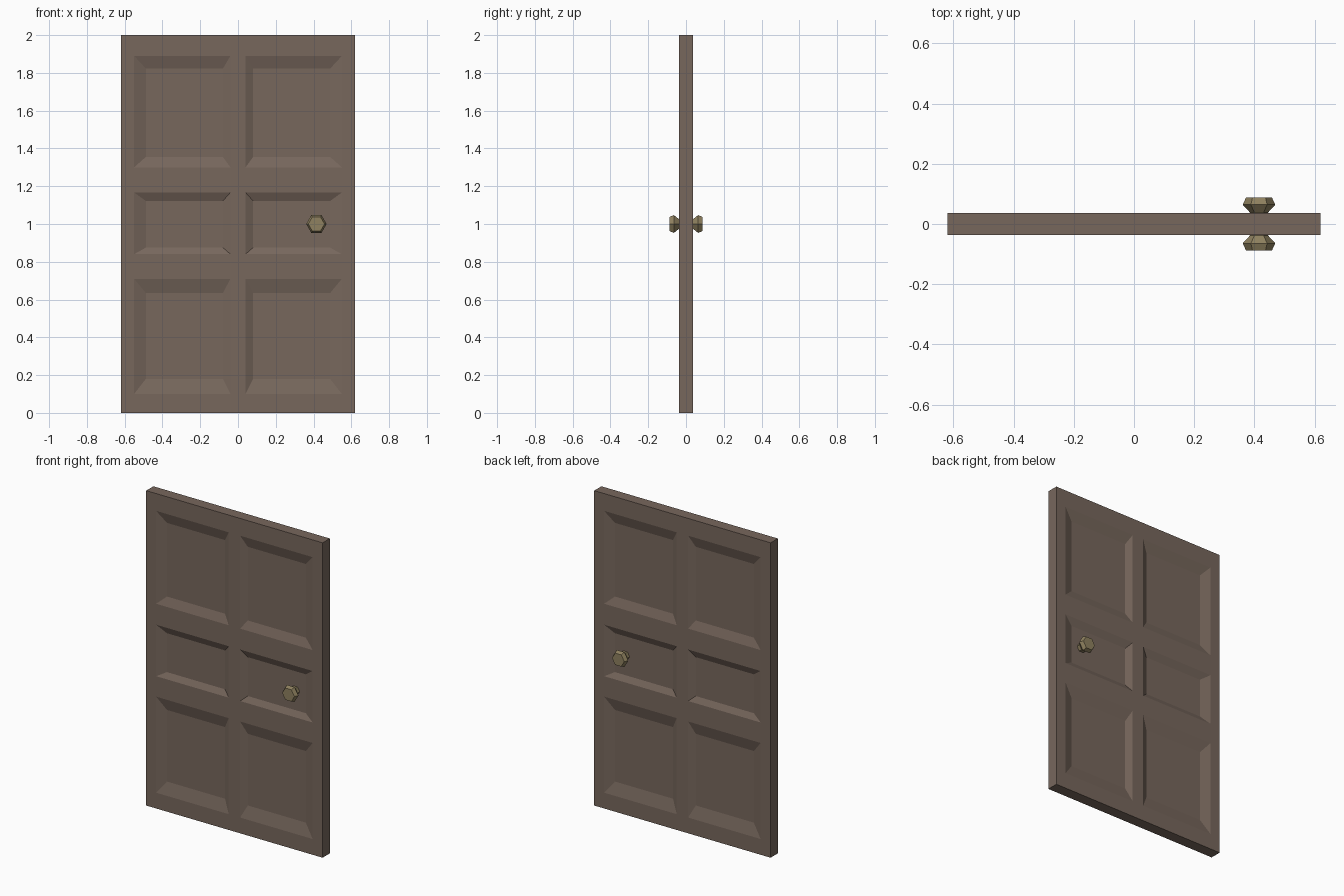
import bpy, bmesh, math
from mathutils import Matrix

if "Cube" in bpy.data.objects:
    bpy.data.objects.remove(bpy.data.objects["Cube"])


def material(name, rgb):
    m = bpy.data.materials.new(name)
    m.diffuse_color = (*rgb, 1)
    m.use_nodes = True
    m.node_tree.nodes["Principled BSDF"].inputs["Base Color"].default_value = m.diffuse_color
    return m


def finish(bm, name, mat):
    bmesh.ops.remove_doubles(bm, verts=bm.verts, dist=0.0005)
    bmesh.ops.recalc_face_normals(bm, faces=bm.faces)
    me = bpy.data.meshes.new(name)
    bm.to_mesh(me)
    bm.free()
    me.materials.append(mat)
    ob = bpy.data.objects.new(name, me)
    bpy.context.collection.objects.link(ob)
    return ob


wood = material("brown wood", (0.185, 0.136, 0.108))
brass = material("dull brass", (0.275, 0.220, 0.115))

HALF, DEPTH = 0.036, 0.02
XS = [-0.62, -0.55, -0.04, 0.04, 0.55, 0.62]
ZS = [0, 0.10, 0.71, 0.84, 1.167, 1.30, 1.89, 2.0]
# bottom and top bevel widths of each panel row
BEVEL = {1: (0.08, 0.075), 3: (0.035, 0.045), 5: (0.055, 0.067)}

# Door leaf: rails and stiles as a grid, with sloped recessed panels on both sides
bm = bmesh.new()


def quad(*pts):
    bm.faces.new([bm.verts.new(p) for p in pts])


def rect(x0, x1, z0, z1, y):
    return [(x0, y, z0), (x1, y, z0), (x1, y, z1), (x0, y, z1)]


for side in (-1, 1):
    y = side * HALF
    for i in range(len(XS) - 1):
        for j in range(len(ZS) - 1):
            x0, x1, z0, z1 = XS[i], XS[i + 1], ZS[j], ZS[j + 1]
            outer = rect(x0, x1, z0, z1, y)
            if i in (1, 3) and j in BEVEL:
                lo, hi = BEVEL[j]
                left, right = (0.062, 0.04) if i == 1 else (0.04, 0.062)
                inner = rect(x0 + left, x1 - right, z0 + lo, z1 - hi,
                             y - side * DEPTH)
                for k in range(4):
                    n = (k + 1) % 4
                    quad(outer[k], outer[n], inner[n], inner[k])
                quad(*inner)
            else:
                quad(*outer)

# Door edges
for a, b in zip(XS, XS[1:]):
    for z in (ZS[0], ZS[-1]):
        quad((a, -HALF, z), (b, -HALF, z), (b, HALF, z), (a, HALF, z))
for a, b in zip(ZS, ZS[1:]):
    for x in (XS[0], XS[-1]):
        quad((x, -HALF, a), (x, -HALF, b), (x, HALF, b), (x, HALF, a))
finish(bm, "door_leaf", wood)

# Hexagonal knobs: (distance from door centre, radius)
PROFILE = [(0.012, 0.03), (0.038, 0.03), (0.064, 0.054), (0.088, 0.043)]
for side, name in ((-1, "front_knob"), (1, "back_knob")):
    bm = bmesh.new()
    rings = [[bm.verts.new((0.415 + r * math.cos(k * math.pi / 3), side * d,
                            1.0 + r * math.sin(k * math.pi / 3)))
              for k in range(6)] for d, r in PROFILE]
    for a, b in zip(rings, rings[1:]):
        for k in range(6):
            n = (k + 1) % 6
            bm.faces.new((a[k], a[n], b[n], b[k]))
    bm.faces.new(rings[0])
    bm.faces.new(rings[-1])
    finish(bm, name, brass)
